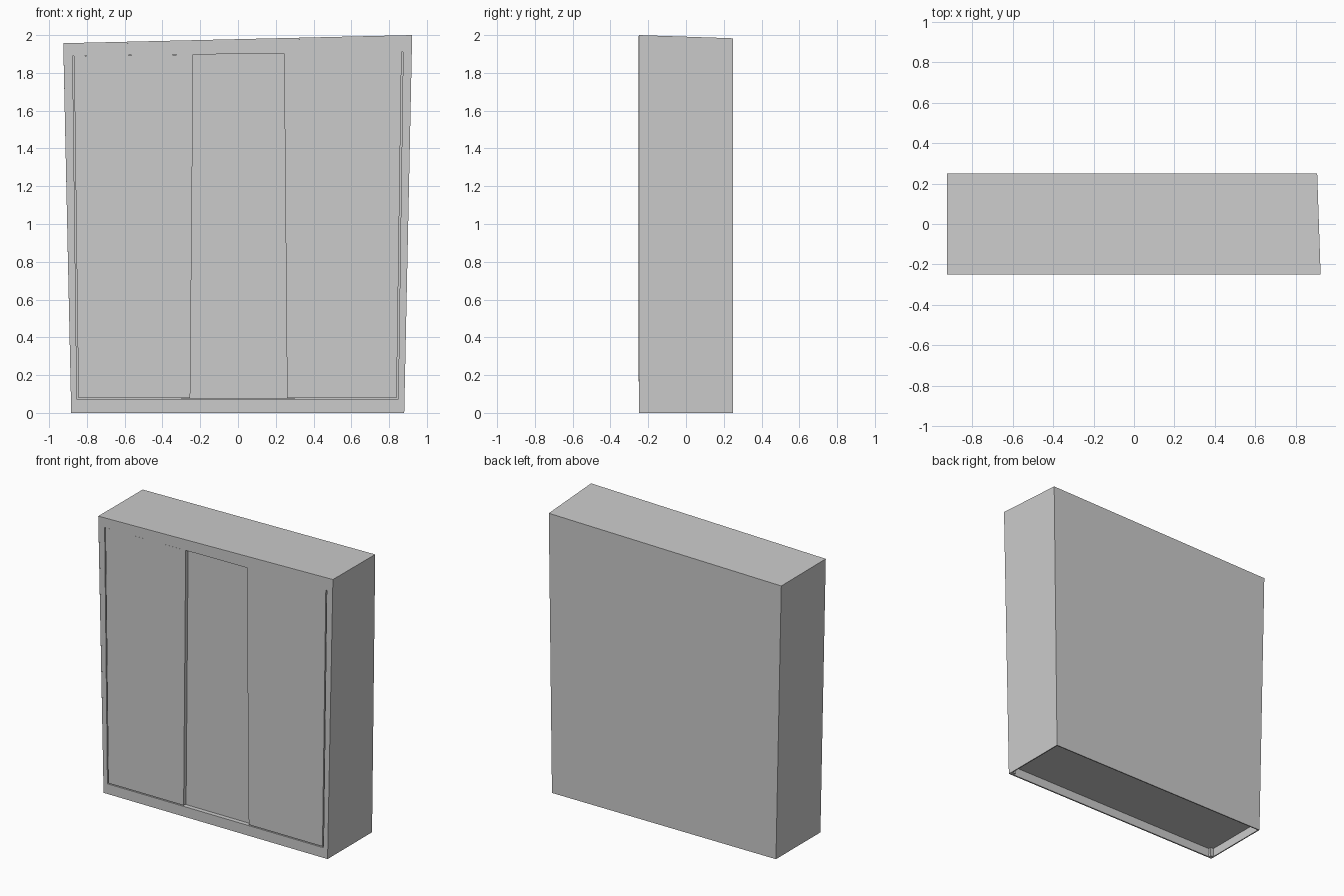
import bpy, bmesh

if "Cube" in bpy.data.objects:
    bpy.data.objects.remove(bpy.data.objects["Cube"])


def add_object(name, bm):
    bmesh.ops.recalc_face_normals(bm, faces=bm.faces)
    mesh = bpy.data.meshes.new(name)
    bm.to_mesh(mesh)
    bm.free()
    obj = bpy.data.objects.new(name, mesh)
    bpy.context.collection.objects.link(obj)
    return obj


def hexa(front, back):
    """Six-sided block from a front and a back quad, listed anticlockwise from lower left."""
    bm = bmesh.new()
    v = [bm.verts.new(p) for p in front + back]
    faces = {"front": bm.faces.new(v[:4]), "back": bm.faces.new(v[7:3:-1])}
    for i, side in enumerate(("bottom", "right", "top", "left")):
        j = (i + 1) % 4
        faces[side] = bm.faces.new((v[j], v[i], v[i + 4], v[j + 4]))
    return bm, faces


def slab(name, outline, y0, y1):
    """Upright board: (x, z) outline pushed from y0 to y1."""
    bm, _ = hexa([(x, y0, z) for x, z in outline], [(x, y1, z) for x, z in outline])
    return add_object(name, bm)


FRONT, BACK = -0.25, 0.25

# Slightly crooked carcass: thin shell, open at the front and underneath
bm, faces = hexa(
    [(-0.883, FRONT, 0), (0.88, FRONT, 0), (0.922, FRONT, 2.0), (-0.925, FRONT, 1.957)],
    [(-0.883, BACK, 0), (0.88, BACK, 0), (0.905, BACK, 1.983), (-0.925, BACK, 1.955)])
bmesh.ops.recalc_face_normals(bm, faces=bm.faces)
bmesh.ops.delete(bm, geom=[faces["front"], faces["bottom"]], context='FACES_ONLY')
carcass = add_object("carcass", bm)
# Keep the open shell facing outwards before thickening
shell = carcass.modifiers.new("walls", 'SOLIDIFY')
shell.thickness = 0.008
shell.offset = -1
shell.use_even_offset = True

# Front frame around the doors
slab("left_stile", [(-0.875, 0), (-0.852, 0), (-0.875, 1.89), (-0.917, 1.95)], FRONT, -0.22)
slab("right_stile", [(0.847, 0), (0.872, 0), (0.914, 1.992), (0.874, 1.91)], FRONT, -0.22)
slab("header", [(-0.875, 1.89), (0.874, 1.91), (0.914, 1.992), (-0.917, 1.95)], FRONT, -0.22)
slab("plinth", [(-0.852, 0), (0.847, 0), (0.848, 0.072), (-0.853, 0.072)], FRONT, -0.24)

# Raised floor board
slab("floor_board", [(-0.876, 0.062), (0.873, 0.062), (0.873, 0.072), (-0.876, 0.072)], -0.24, 0.243)

# Two outer sliding doors, flush with the frame
slab("left_door", [(-0.845, 0.079), (-0.253, 0.079), (-0.237, 1.897), (-0.868, 1.89)], FRONT, -0.222)
slab("right_door", [(0.26, 0.079), (0.84, 0.079), (0.866, 1.91), (0.244, 1.903)], FRONT, -0.222)

# Middle sliding door, running on the track behind
slab("middle_door", [(-0.3, 0.073), (0.3, 0.073), (0.3, 1.93), (-0.3, 1.93)], -0.22, -0.195)
